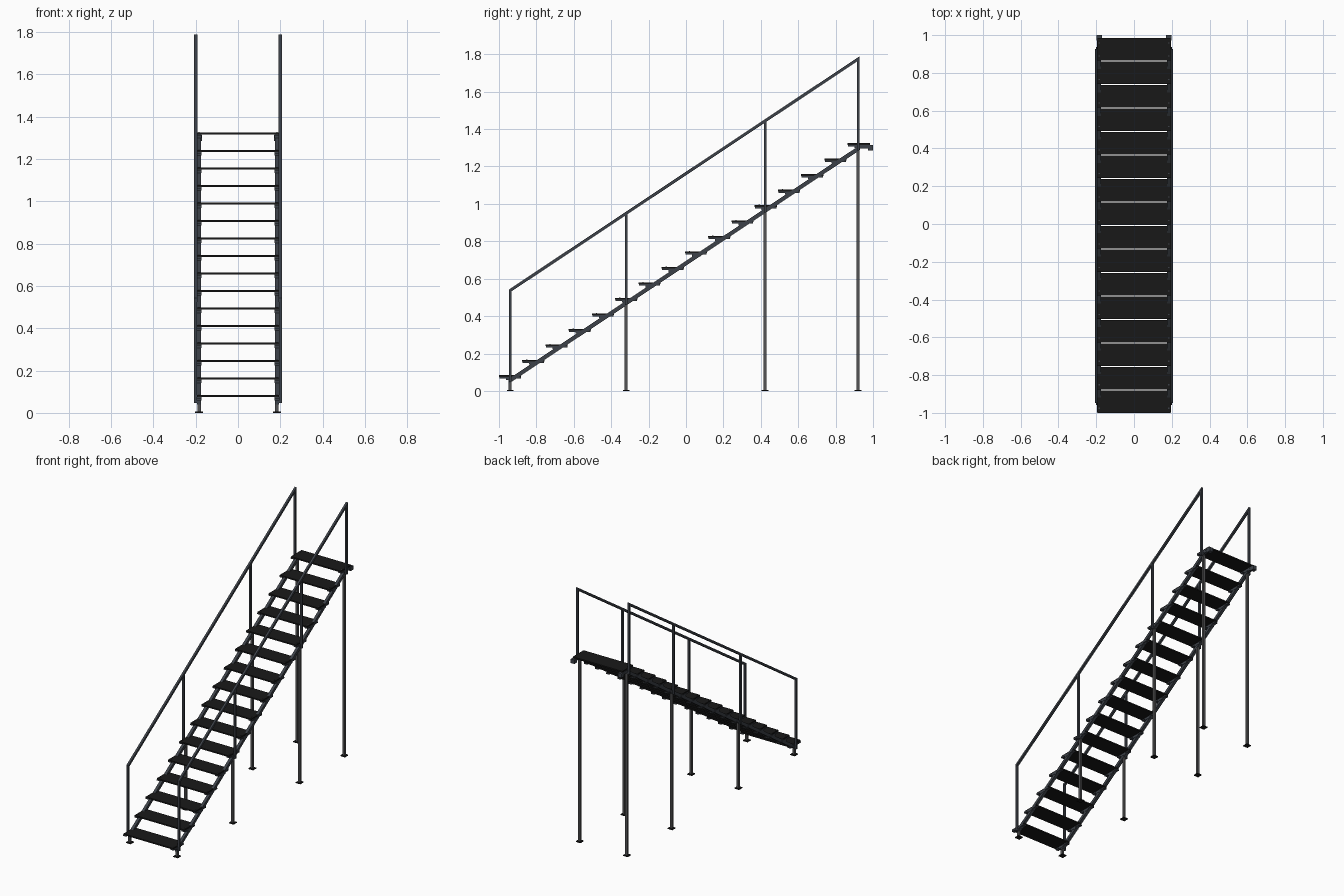
import bpy
import bmesh

cube = bpy.data.objects.get("Cube")
if cube:
    bpy.data.objects.remove(cube, do_unlink=True)


def material(name, color):
    m = bpy.data.materials.new(name)
    m.use_nodes = True
    rgba = (*color, 1)
    m.diffuse_color = rgba
    m.node_tree.nodes["Principled BSDF"].inputs["Base Color"].default_value = rgba
    return m


BLACK = material("black tread", (0.0095, 0.0095, 0.0095))
STEEL = material("dark blue grey steel", (0.046, 0.053, 0.065))
GREY = material("grey leg steel", (0.085, 0.085, 0.088))


def prism(name, outline, x, width, mat):
    """Extrude a side outline of (y, z) points across x."""
    bm = bmesh.new()
    face = bm.faces.new([bm.verts.new((x - width / 2, y, z)) for y, z in outline])
    new = bmesh.ops.extrude_face_region(bm, geom=[face])["geom"]
    verts = [g for g in new if isinstance(g, bmesh.types.BMVert)]
    bmesh.ops.translate(bm, verts=verts, vec=(width, 0, 0))
    bmesh.ops.recalc_face_normals(bm, faces=bm.faces[:])
    mesh = bpy.data.meshes.new(name)
    bm.to_mesh(mesh)
    bm.free()
    mesh.materials.append(mat)
    ob = bpy.data.objects.new(name, mesh)
    bpy.context.collection.objects.link(ob)
    return ob


def box(name, x, y, width, depth, z0, z1, mat):
    a, b = y - depth / 2, y + depth / 2
    return prism(name, [(a, z0), (b, z0), (b, z1), (a, z1)], x, width, mat)


def sloped_bar(name, x, y0, y1, height_at, width, tall, mat):
    """Bar following the stair slope, cut vertically at both ends."""
    a, b, h = height_at(y0), height_at(y1), tall / 2
    return prism(name, [(y0, a - h), (y1, b - h), (y1, b + h), (y0, a + h)],
                 x, width, mat)


STEPS = 16
RUN, RISE = 0.1243, 0.0827
FIRST_Y, FIRST_Z = -0.9405, 0.084
SLOPE = RISE / RUN
POSTS = (-0.94, -0.32, 0.423, 0.92)
LEG_X, RAIL_X = 0.184, 0.2


def stringer_z(y):
    return 0.057 + SLOPE * (y + 0.94)


def rail_z(y):
    return 0.537 + SLOPE * (y + 0.94)


# Treads with their end supports and bolts
for i in range(STEPS):
    y, top = FIRST_Y + i * RUN, FIRST_Z + i * RISE
    box(f"tread_{i + 1}", 0, y, 0.386, 0.119, top - 0.009, top, BLACK)
    for side, s in (("left", 1), ("right", -1)):
        tag = f"{side}_{i + 1}"
        box(f"tread_support_{tag}", s * LEG_X, y, 0.024, 0.114,
            top - 0.017, top - 0.009, STEEL)
        box(f"tread_bracket_{tag}", s * LEG_X, y, 0.024, 0.045,
            top - 0.026, top - 0.017, STEEL)
        for k in (-1, 1):
            box(f"bolt_{tag}", s * LEG_X, y + k * 0.035, 0.006, 0.006,
                top, top + 0.002, STEEL)

for side, s in (("left", 1), ("right", -1)):
    # Stringer and the hooked plate at its upper end
    sloped_bar(f"stringer_{side}", s * LEG_X, -0.948, 0.93, stringer_z,
               0.02, 0.026, STEEL)
    box(f"top_arm_{side}", s * LEG_X, 0.95, 0.02, 0.08, 1.295, 1.31, STEEL)
    box(f"top_hook_{side}", s * LEG_X, 0.986, 0.028, 0.028, 1.285, 1.314, STEEL)
    # Handrail
    sloped_bar(f"handrail_{side}", s * RAIL_X, POSTS[0] - 0.007,
               POSTS[-1] + 0.007, rail_z, 0.015, 0.019, STEEL)
    for n, y in enumerate(POSTS, 1):
        box(f"rail_post_{side}_{n}", s * RAIL_X, y, 0.014, 0.014,
            stringer_z(y) - 0.01, rail_z(y), STEEL)
        # Supporting legs on foot plates
        box(f"leg_{side}_{n}", s * LEG_X, y, 0.016, 0.016, 0.005,
            stringer_z(y), GREY)
        box(f"foot_{side}_{n}", s * LEG_X, y, 0.036, 0.036, 0, 0.006, BLACK)
